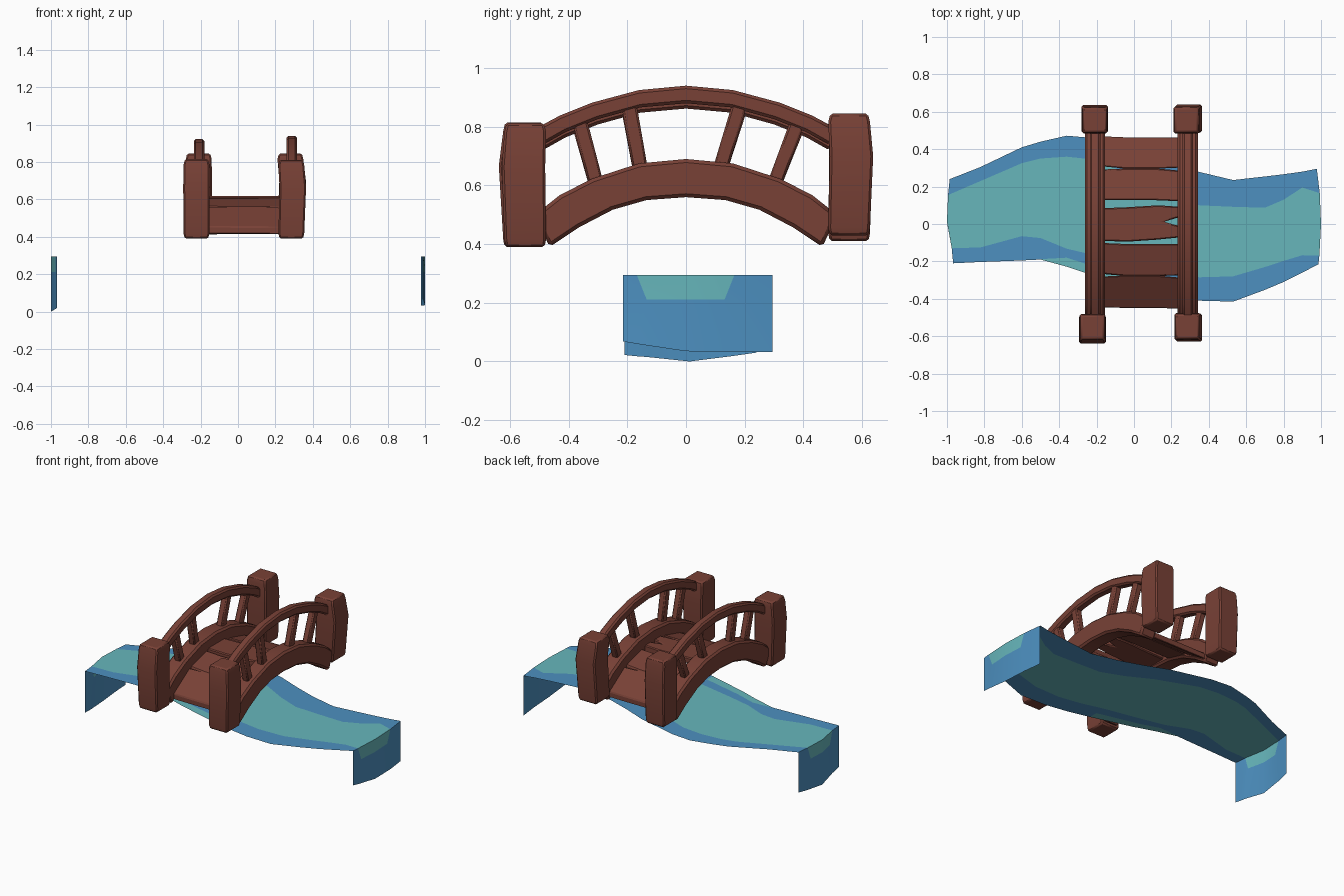
import bpy, bmesh, math

if "Cube" in bpy.data.objects:
    bpy.data.objects.remove(bpy.data.objects["Cube"])

def material(name, rgb):
    m = bpy.data.materials.new(name)
    m.diffuse_color = (*rgb, 1)
    m.use_nodes = True
    m.node_tree.nodes["Principled BSDF"].inputs["Base Color"].default_value = m.diffuse_color
    return m

WOOD = material("red brown wood", (0.19, 0.053, 0.037))
BLUE = material("water blue", (0.074, 0.28, 0.53))
TEAL = material("water teal", (0.135, 0.47, 0.50))

def finish(name, verts, faces, mats, bevel=0.0, fix=True, angle=35):
    me = bpy.data.meshes.new(name)
    me.from_pydata(verts, [], faces)
    if fix:
        bm = bmesh.new()
        bm.from_mesh(me)
        bmesh.ops.recalc_face_normals(bm, faces=bm.faces)
        bm.to_mesh(me)
        bm.free()
    ob = bpy.data.objects.new(name, me)
    bpy.context.collection.objects.link(ob)
    for m in mats:
        me.materials.append(m)
    bpy.ops.object.select_all(action='DESELECT')
    bpy.context.view_layer.objects.active = ob
    ob.select_set(True)
    bpy.ops.object.shade_smooth_by_angle(angle=math.radians(angle))
    if bevel:
        b = ob.modifiers.new("bevel", 'BEVEL')
        b.width, b.segments = bevel, 1
        b.limit_method, b.angle_limit = 'ANGLE', math.radians(40)
    return ob

def loft(name, rings, bevel):
    """Closed solid through rings of four points."""
    verts = [p for r in rings for p in r]
    n = len(rings)
    faces = [(4*i+k, 4*i+(k+1) % 4, 4*i+4+(k+1) % 4, 4*i+4+k)
             for i in range(n-1) for k in range(4)]
    faces += [(0, 1, 2, 3), tuple(4*(n-1)+k for k in range(4))]
    return finish(name, verts, faces, [WOOD], bevel)

def arch(name, cx, hw, top, bottom, bevel):
    """Rectangular beam through matching top and bottom (y, z) points."""
    rings = [[(cx-hw, *t), (cx+hw, *t), (cx+hw, *b), (cx-hw, *b)]
             for t, b in zip(top, bottom)]
    return loft(name, rings, bevel)

def mirror(half):
    return [(-y, z) for y, z in reversed(half[1:])] + half

# Arched side profiles (y, z), from the crown outwards
beam_top = mirror([(0, .69), (.16, .675), (.32, .623), (.43, .567), (.515, .50)])
beam_bot = mirror([(0, .56), (.135, .55), (.25, .517), (.365, .457), (.465, .39)])
rail_top = mirror([(0, .94), (.16, .925), (.32, .882), (.43, .838), (.52, .79)])
rail_bot = mirror([(0, .88), (.155, .866), (.30, .826), (.41, .782), (.49, .737)])

for side, cx, drop in (("left", -.208, .018), ("right", .287, 0)):
    arch(side + "_beam", cx, .054, beam_top, beam_bot, .012)
    arch(side + "_handrail", cx, .028,
         [(y, z-drop) for y, z in rail_top], [(y, z-drop) for y, z in rail_bot], .01)
    # Balusters fan outwards
    for i, (y0, z0, y1, z1) in enumerate([(-.305, .60, -.365, .83), (-.155, .65, -.197, .89),
                                          (.115, .65, .187, .89), (.30, .60, .385, .83)]):
        w = .026
        ring = lambda y, z: [(cx-.022, y-w, z), (cx+.022, y-w, z), (cx+.022, y+w, z), (cx-.022, y+w, z)]
        loft(f"{side}_baluster_{i+1}", [ring(y0, z0), ring(y1, z1-drop)], .007)

# Corner posts, slightly swollen in the middle
def post(name, cx, cy, z0, z1, dx=0, dy=0):
    rings = []
    for f, hx, hy, s in ((0, .062, .066, 0), (.06, .069, .071, 0), (.65, .071, .074, 1),
                         (.93, .069, .071, 0), (1, .062, .064, 0)):
        z = z0 + (z1-z0)*f
        x, y = cx + dx*s, cy + dy*s
        rings.append([(x-hx, y-hy, z), (x+hx, y-hy, z), (x+hx, y+hy, z), (x-hx, y+hy, z)])
    return loft(name, rings, .008)

post("front_left_post", -.222, -.552, .39, .815, 0, -.012)
post("front_right_post", .285, -.548, .39, .812, .008, -.006)
post("back_left_post", -.210, .556, .41, .845, 0, .006)
post("back_right_post", .280, .556, .43, .845, .012, .008)

# Deck boards: outline in plan, tilted along the arch and given thickness
def board(name, outline, ya, za, yb, zb, thick=.04):
    h = lambda y: za + (zb-za)*(y-ya)/(yb-ya)
    n = len(outline)
    verts = [(x, y, h(y)) for x, y in outline] + [(x, y, h(y)-thick) for x, y in outline]
    faces = [tuple(range(n)), tuple(range(2*n-1, n-1, -1))]
    faces += [(i, (i+1) % n, n+(i+1) % n, n+i) for i in range(n)]
    return finish(name, verts, faces, [WOOD], .006)

L, R = -.20, .28
for i, (ya, za, yb, zb) in enumerate([(-.455, .45, -.282, .56), (-.272, .562, -.10, .608),
                                      (.12, .605, .29, .56), (.303, .555, .47, .448)]):
    bow = .007 if i % 2 else -.007
    board(f"deck_board_{i+1}", [(L, ya+.008), (-.04, ya-bow), (.12, ya-bow), (R, ya),
                                (R, yb-.008), (.12, yb-bow), (-.04, yb-bow), (L, yb)],
          ya, za, yb, zb)
# Split middle board
board("deck_board_middle", [(L, -.09), (-.03, -.094), (.12, -.084), (R, -.068), (R, -.015),
                            (.22, -.005), (.16, .012), (.22, .03), (R, .045),
                            (R, .09), (.13, .1), (-.03, .09), (L, .083)],
      -.09, .617, .09, .617)

# Water ribbon columns: x, outer low, foam line, inner low, inner high, outer high
cols = [(-1, -.21, -.17, -.13, .155, .24), (-.82, -.203, -.16, -.125, .23, .305),
        (-.6, -.195, -.14, -.065, .325, .41), (-.5, -.19, -.188, -.075, .35, .44),
        (-.36, -.228, -.18, -.132, .36, .472), (-.22, -.275, -.225, -.165, .345, .46),
        (.05, -.35, -.29, -.22, .24, .39), (.2, -.385, -.33, -.26, .16, .33),
        (.35, -.41, -.35, -.285, .1, .278), (.53, -.415, -.35, -.28, .092, .235),
        (.70, -.352, -.28, -.23, .087, .254), (.8, -.31, -.24, -.197, .13, .266),
        (.9, -.26, -.21, -.167, .195, .28), (1, -.215, -.19, -.168, .165, .295)]
TOP = .295

def column(c):
    x, lo, s, il, ih, hi = c
    ys = [lo, s, il, (il+ih)/2, ih, hi]
    if abs(x) < 1:
        return [(x, y, TOP) for y in ys]
    return [(math.copysign(1 - .28*(y-.01)**2 - (.02 if x < 0 and y < -.12 else 0), x), y, TOP)
            for y in ys]

# End falls: teal dips a little way down, then blue to a ragged lower edge
def fall(c, bottoms):
    top = column(c)
    mid = [(x, y*(.8 if 0 < k < 5 else 1), .212) for k, (x, y, _) in enumerate(top)]
    low = [(x, y, z) for (x, y, _), z in zip(top, bottoms)]
    return mid, low

lm, ll = fall(cols[0], (.022, .018, .015, 0, .018, .03))
rm, rl = fall(cols[-1], (.068, .064, .06, .035, .032, .032))
grid = [ll, lm] + [column(c) for c in cols] + [rm, rl]
verts = [p for r in grid for p in r]
faces, teal = [], []
last = len(grid) - 2
for i in range(len(grid)-1):
    for k in range(5):
        faces.append((6*i+k, 6*i+6+k, 6*i+7+k, 6*i+k+1))
        inner = k in (2, 3) and 0 < i < last
        foam = k == 0 and 5 <= i <= 7
        teal.append(inner or foam)
water = finish("water", verts, faces, [BLUE, TEAL], fix=False)
for p, t in zip(water.data.polygons, teal):
    p.material_index = int(t)
